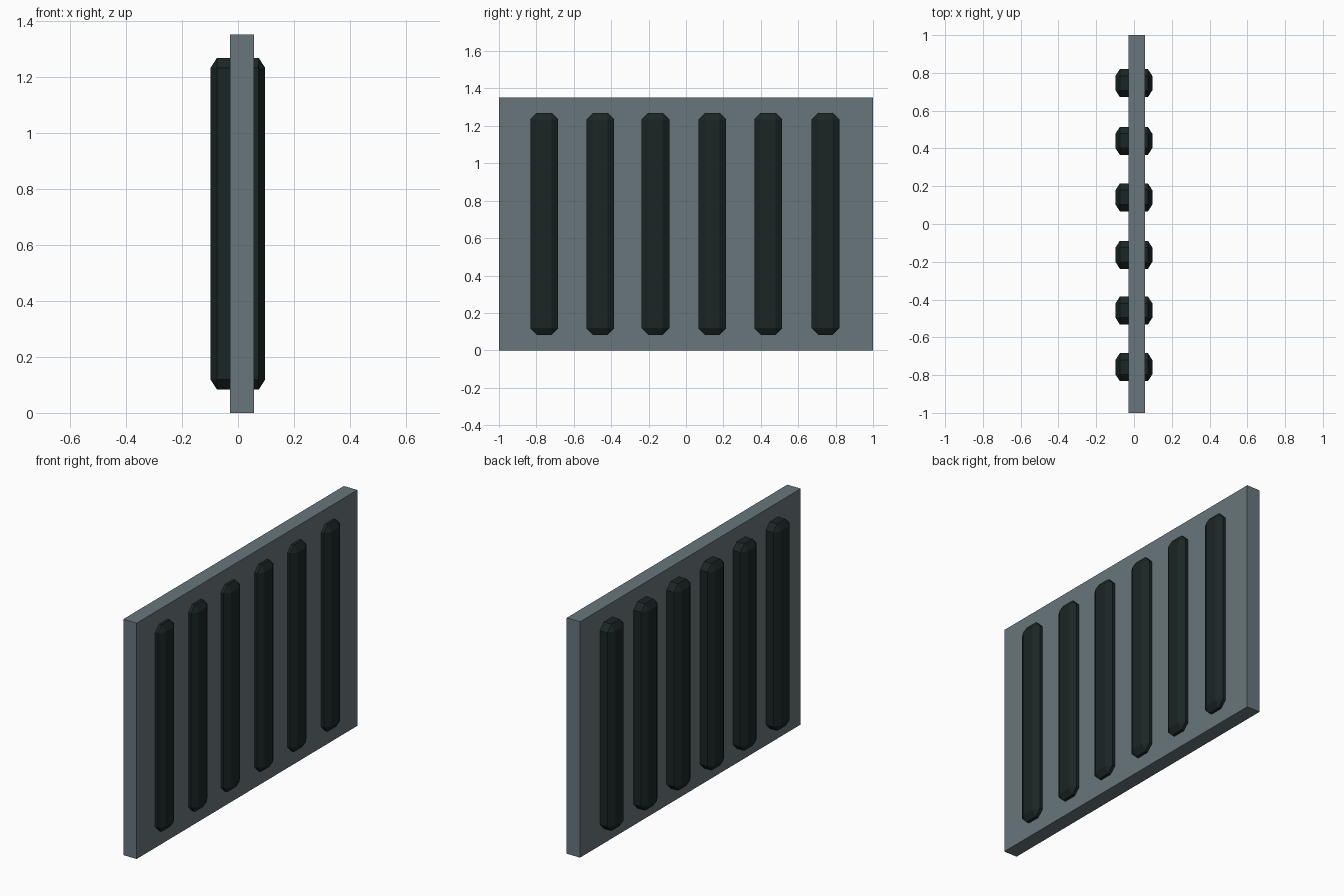
import bpy, bmesh
from mathutils import Vector

if "Cube" in bpy.data.objects:
    bpy.data.objects.remove(bpy.data.objects["Cube"])


def material(name, color):
    m = bpy.data.materials.new(name)
    m.diffuse_color = (*color, 1)
    m.use_nodes = True
    m.node_tree.nodes["Principled BSDF"].inputs["Base Color"].default_value = m.diffuse_color
    return m


def box(name, lo, hi, mat, chamfer=0, squash=1):
    """Box between two corners; squash makes the chamfer shallower along x."""
    lo, hi = Vector(lo), Vector(hi)
    size = hi - lo
    bm = bmesh.new()
    bmesh.ops.create_cube(bm, size=1)
    bmesh.ops.scale(bm, vec=(size.x / squash, size.y, size.z), verts=bm.verts)
    if chamfer:
        bmesh.ops.bevel(bm, geom=bm.edges[:], offset=chamfer,
                        segments=1, profile=0.5, affect='EDGES')
    bmesh.ops.scale(bm, vec=(squash, 1, 1), verts=bm.verts)
    me = bpy.data.meshes.new(name)
    bm.to_mesh(me)
    bm.free()
    me.materials.append(mat)
    ob = bpy.data.objects.new(name, me)
    ob.location = (lo + hi) / 2
    bpy.context.collection.objects.link(ob)
    return ob


steel = material("panel_grey", (0.14, 0.18, 0.20))
dark = material("bar_dark", (0.010, 0.019, 0.018))

# Flat panel
box("panel", (-0.028, -1, 0), (0.057, 1, 1.353), steel)

# Chamfered vertical bars passing through the panel
for i, y in enumerate((-0.758, -0.458, -0.163, 0.141, 0.440, 0.746)):
    box(f"bar_{i + 1}", (-0.098, y - 0.074, 0.083), (0.097, y + 0.074, 1.27),
        dark, chamfer=0.036, squash=0.64)
